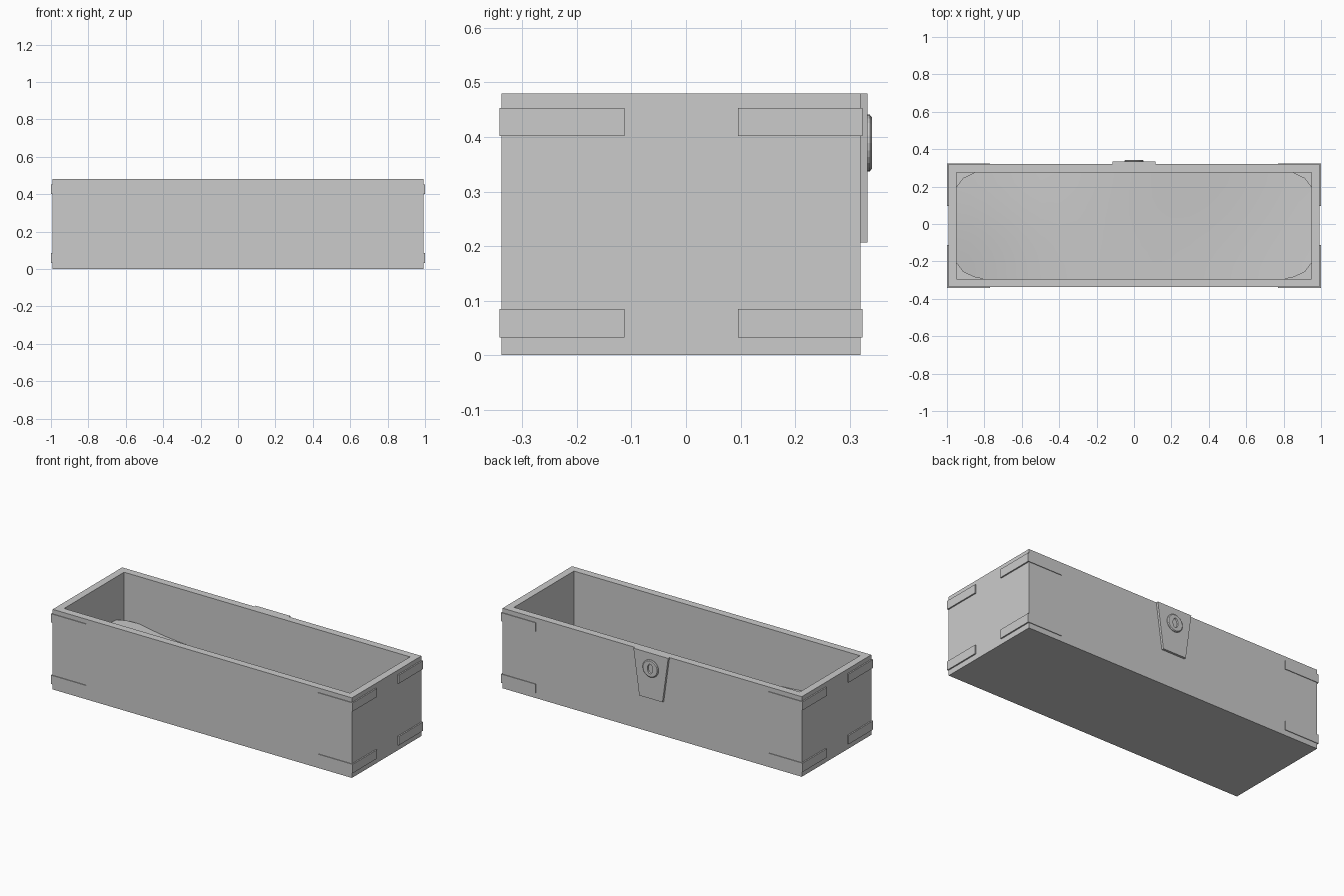
import bpy, bmesh, math

if "Cube" in bpy.data.objects:
    bpy.data.objects.remove(bpy.data.objects["Cube"])

YC = -0.009                      # centre of the box body in y
BX, BY, H = 0.992, 0.329, 0.48   # body half sizes and height


def make(name, bm):
    bmesh.ops.recalc_face_normals(bm, faces=bm.faces)
    me = bpy.data.meshes.new(name)
    bm.to_mesh(me)
    bm.free()
    ob = bpy.data.objects.new(name, me)
    bpy.context.collection.objects.link(ob)
    return ob


def loft(bm, rings, closed=False, cap_start=False, cap_end=False):
    """Bridge successive rings of equal length with quads."""
    loops = [[bm.verts.new(p) for p in r] for r in rings]
    pairs = list(zip(loops, loops[1:])) + ([(loops[-1], loops[0])] if closed else [])
    for a, b in pairs:
        n = len(a)
        for i in range(n):
            j = (i + 1) % n
            bm.faces.new((a[i], a[j], b[j], b[i]))
    if cap_start:
        bm.faces.new(loops[0])
    if cap_end:
        bm.faces.new(loops[-1])


def rect(hx, hy, z):
    return [(sx * hx, YC + sy * hy, z) for sx, sy in ((-1, -1), (1, -1), (1, 1), (-1, 1))]


# open box with thick walls
bm = bmesh.new()
loft(bm, [rect(BX, BY, 0), rect(BX, BY, H), rect(0.948, 0.284, H), rect(0.948, 0.284, 0.05)],
     cap_start=True, cap_end=True)
make("box_body", bm)

# uneven lining: coarse height grid, smoothed by subdivision
xs = (-0.975, -0.6, -0.2, 0.2, 0.6, 0.975)
rows = ((-0.305, (.22, .16, .15, .12, .11, .12)),
        (-0.005, (.245, .165, .15, .13, .11, .115)),
        (0.295, (.22, .145, .155, .15, .12, .11)))
bm = bmesh.new()
grid = [[bm.verts.new((x, y, z)) for x, z in zip(xs, zs)] for y, zs in rows]
for a, b in zip(grid, grid[1:]):
    for i in range(len(xs) - 1):
        bm.faces.new((a[i], a[i + 1], b[i + 1], b[i]))
for f in bm.faces:
    f.smooth = True
lining = make("inner_lining", bm)
sub = lining.modifiers.new("smooth", 'SUBSURF')
sub.levels = sub.render_levels = 2

# L-shaped corner straps, two heights on each of the four corners
for z0, z1, level in ((0.032, 0.085, "lower"), (0.402, 0.453, "upper")):
    for sx in (-1, 1):
        for sy in (-1, 1):
            prof = [(1.0, 0.333), (1.0, 0.104), (BX - 0.01, 0.104),
                    (BX - 0.01, BY - 0.01), (0.77, BY - 0.01), (0.77, 0.333)]
            bm = bmesh.new()
            loft(bm, [[(sx * x, YC + sy * y, z) for x, y in prof] for z in (z0, z1)],
                 cap_start=True, cap_end=True)
            side = "right" if sx > 0 else "left"
            face = "back" if sy > 0 else "front"
            make(f"corner_strap_{level}_{face}_{side}", bm)

# tapered lock plate on the back
bm = bmesh.new()
outline = ((-0.115, H), (0.115, H), (0.077, 0.207), (-0.077, 0.207))
loft(bm, [[(x, y, z) for x, z in outline] for y in (0.315, 0.333)],
     cap_start=True, cap_end=True)
make("lock_plate", bm)


# lock escutcheon: bevelled disc with an oval keyhole recess
def oval(rx, rz, y, n=24):
    return [(rx * math.cos(2 * math.pi * i / n), y, 0.389 + rz * math.sin(2 * math.pi * i / n))
            for i in range(n)]


bm = bmesh.new()
loft(bm, [oval(0.052, 0.052, 0.330), oval(0.052, 0.052, 0.337), oval(0.047, 0.047, 0.341),
          oval(0.017, 0.029, 0.341), oval(0.015, 0.027, 0.334)], cap_end=True)
make("lock_escutcheon", bm)
